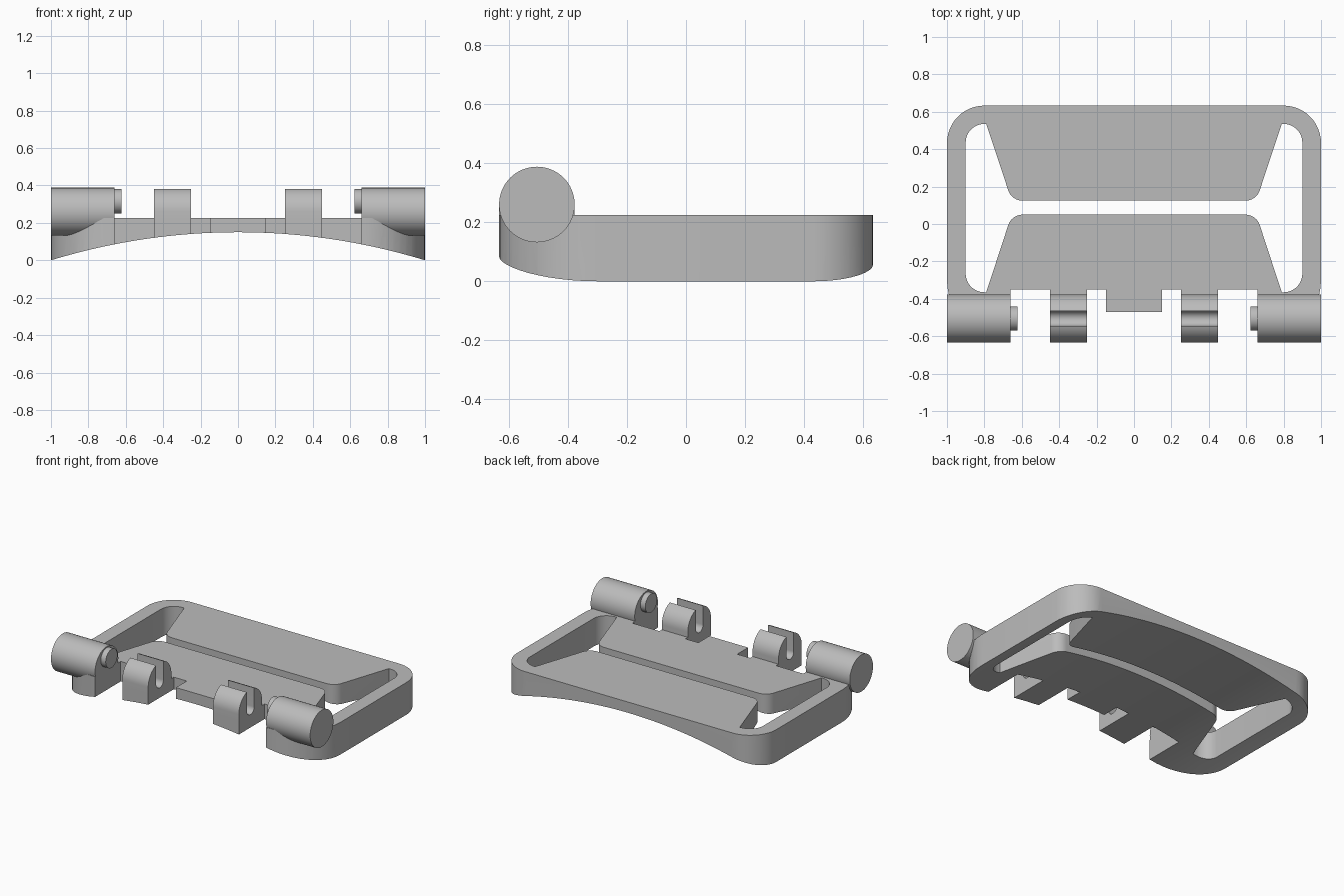
import bpy
import bmesh
from math import pi, cos, sin, tan, sqrt
from mathutils import Vector

if "Cube" in bpy.data.objects:
    bpy.data.objects.remove(bpy.data.objects["Cube"])

grey = bpy.data.materials.new("plain grey")
grey.use_nodes = True
grey.diffuse_color = (0.5, 0.5, 0.5, 1)
grey.node_tree.nodes["Principled BSDF"].inputs["Base Color"].default_value = (0.5, 0.5, 0.5, 1)

TOP = 0.225              # plate top
EDGE = 0.633             # half depth
AXIS_Y, AXIS_Z, R = -0.505, 0.26, 0.128   # hinge barrel


def rounded(corners, steps=12):
    """Outline through (u, v, radius) corners, each filleted by its radius."""
    out = []
    for i, (u, v, r) in enumerate(corners):
        p = Vector((u, v))
        if r == 0:
            out.append(p)
            continue
        a = (Vector(corners[i - 1][:2]) - p).normalized()
        b = (Vector(corners[(i + 1) % len(corners)][:2]) - p).normalized()
        half = a.angle(b) / 2
        mid = (a + b).normalized()
        side = (a - b).normalized()
        centre = p + mid * (r / sin(half))
        sweep = pi / 2 - half
        for k in range(steps + 1):
            t = sweep * (1 - 2 * k / steps)
            out.append(centre - mid * r * cos(t) + side * r * sin(t))
    return out


def mirrored(half):
    return half + [(-u, v, r) for u, v, r in reversed(half)]


def prism(name, outline, axis, low, high):
    """Extrude a 2D outline along x, y or z."""
    place = {"x": lambda u, v, w: (w, u, v),
             "y": lambda u, v, w: (u, w, v),
             "z": lambda u, v, w: (u, v, w)}[axis]
    bm = bmesh.new()
    face = bm.faces.new([bm.verts.new(place(u, v, low)) for u, v in outline])
    extruded = bmesh.ops.extrude_face_region(bm, geom=[face])["geom"]
    verts = [g for g in extruded if isinstance(g, bmesh.types.BMVert)]
    bmesh.ops.translate(bm, verts=verts, vec=place(0, 0, high - low))
    bmesh.ops.recalc_face_normals(bm, faces=bm.faces)
    mesh = bpy.data.meshes.new(name)
    bm.to_mesh(mesh)
    bm.free()
    mesh.materials.append(grey)
    obj = bpy.data.objects.new(name, mesh)
    bpy.context.collection.objects.link(obj)
    return obj


def select(obj):
    bpy.ops.object.select_all(action="DESELECT")
    obj.select_set(True)
    bpy.context.view_layer.objects.active = obj


def cut(obj, cutter):
    mod = obj.modifiers.new("cut", "BOOLEAN")
    mod.operation, mod.solver, mod.object = "DIFFERENCE", "EXACT", cutter
    select(obj)
    bpy.ops.object.modifier_apply(modifier=mod.name)


def circle(y, z, r, n=64):
    return [(y + r * cos(2 * pi * k / n), z + r * sin(2 * pi * k / n)) for k in range(n)]


# Plate outline with front notches, tab and rounded corners
NOTCH = -0.35
plate = prism("buckle_plate", rounded(mirrored([
    (0.15, -0.47, 0), (0.15, NOTCH, 0), (0.25, NOTCH, 0), (0.25, -EDGE, 0),
    (0.45, -EDGE, 0), (0.45, NOTCH, 0), (0.66, NOTCH, 0), (0.66, -EDGE, 0),
    (1, -EDGE, 0.335), (1, EDGE, 0.2)])), "z", -0.05, TOP)

# Strap opening: a thin slit joining two side windows
opening = prism("opening_cutter", rounded(mirrored([
    (0.654, 0.05, 0.08), (0.79, -0.365, 0), (0.9, -0.365, 0.1),
    (0.9, 0.535, 0.1), (0.79, 0.535, 0), (0.654, 0.125, 0.08)])), "z", -0.2, 0.5)

# Curved underside
RISE = 0.15
big = (1 + RISE ** 2) / (2 * RISE)
arc = []
for k in range(65):
    x = -1.1 + 2.2 * k / 64
    arc.append((x, RISE - big + sqrt(big ** 2 - x ** 2)))
belly = prism("underside_cutter", arc + [(1.1, -0.5), (-1.1, -0.5)], "y", -1, 1)

cutters = [opening, belly]
for c in cutters:
    cut(plate, c)

# Arched lugs with a round-bottomed slot
arch = [(AXIS_Y + R * cos(pi * k / 32), AXIS_Z + R * sin(pi * k / 32)) for k in range(33)]
arch += [(AXIS_Y - R, 0.2), (AXIS_Y + R, 0.2)]
groove = rounded([(AXIS_Y - 0.04, 0.21, 0.0399), (AXIS_Y + 0.04, 0.21, 0.0399),
                  (AXIS_Y + 0.04, 0.5, 0), (AXIS_Y - 0.04, 0.5, 0)])
parts = [plate]
for side, s in (("left", 1), ("right", -1)):
    slot = prism(side + "_slot_cutter", groove, "x", *sorted((s * 0.2, s * 0.5)))
    lug = prism(side + "_lug", arch, "x", *sorted((s * 0.25, s * 0.45)))
    cut(lug, slot)
    cut(plate, slot)
    cutters.append(slot)
    # Hinge barrel and its offset pin
    barrel = prism(side + "_barrel", circle(AXIS_Y, AXIS_Z, R), "x",
                   *sorted((s * 0.66, s)))
    pin = prism(side + "_pin", circle(AXIS_Y, 0.315, 0.065, 48), "x",
                *sorted((s * 0.622, s * 0.7)))
    parts += [lug, barrel, pin]

for c in cutters:
    bpy.data.objects.remove(c)
for obj in parts:
    select(obj)
    bpy.ops.object.shade_smooth_by_angle(angle=pi / 6)
